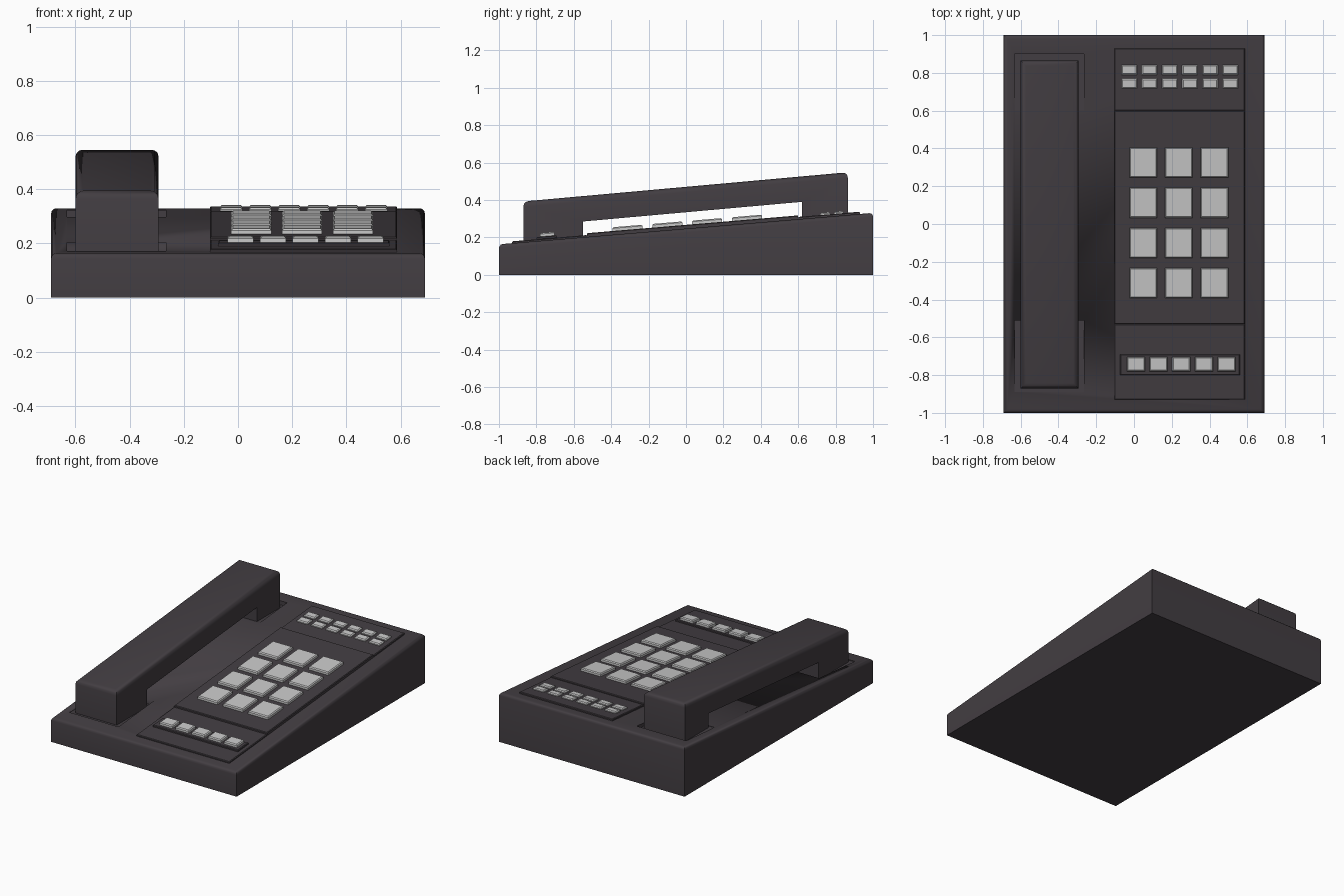
import bpy, bmesh, math

cube = bpy.data.objects.get("Cube")
if cube:
    bpy.data.objects.remove(cube, do_unlink=True)


def make_material(name, color):
    mat = bpy.data.materials.new(name)
    mat.use_nodes = True
    mat.diffuse_color = color
    bsdf = mat.node_tree.nodes["Principled BSDF"]
    bsdf.inputs["Base Color"].default_value = color
    bsdf.inputs["Roughness"].default_value = 0.6
    return mat


CASE = make_material("dark case", (0.055, 0.047, 0.054, 1))
KEY = make_material("light grey key", (0.58, 0.58, 0.58, 1))


def slope(y):
    """Height of the sloping top of the case."""
    return 0.247 + 0.084 * y


def finish(name, bm, mat):
    bmesh.ops.recalc_face_normals(bm, faces=bm.faces)
    mesh = bpy.data.meshes.new(name)
    bm.to_mesh(mesh)
    bm.free()
    mesh.materials.append(mat)
    obj = bpy.data.objects.new(name, mesh)
    bpy.context.collection.objects.link(obj)
    bpy.ops.object.select_all(action="DESELECT")
    obj.select_set(True)
    bpy.context.view_layer.objects.active = obj
    bpy.ops.object.shade_smooth_by_angle(angle=math.radians(40))
    return obj


def extrude_profile(name, profile, x0, x1, mat, bevel=0.0, segments=3):
    """Extrude a side profile across x; round the rim of its upper face."""
    bm = bmesh.new()
    face = bm.faces.new([bm.verts.new((x0, y, z)) for y, z in profile])
    ext = bmesh.ops.extrude_face_region(bm, geom=[face])
    for v in ext["geom"]:
        if isinstance(v, bmesh.types.BMVert):
            v.co.x = x1
    bmesh.ops.recalc_face_normals(bm, faces=bm.faces)
    if bevel:
        up = [f for f in bm.faces if f.normal.z > 0.9]
        top = max(up, key=lambda f: f.calc_center_median().z)
        bmesh.ops.bevel(bm, geom=list(top.edges), offset=bevel, segments=segments,
                        profile=0.5, affect="EDGES")
    return finish(name, bm, mat)


def sloped_box(name, x0, x1, y0, y1, low, high, mat, bevel=0.004):
    """Block lying on the slope, between two offsets from it."""
    profile = [(y0, slope(y0) + low), (y1, slope(y1) + low),
               (y1, slope(y1) + high), (y0, slope(y0) + high)]
    return extrude_profile(name, profile, x0, x1, mat, bevel, 1)


# Wedge-shaped case
case = extrude_profile("case", [(-1, 0), (1, 0), (1, slope(1)), (-1, slope(-1))],
                       -0.69, 0.69, CASE, 0.02)

# Level-floored wells under both ends of the handset
for y0, y1, floor in ((-0.89, -0.51, 0.168), (0.60, 0.90, 0.295)):
    cutter = extrude_profile("well_cutter", [(y0, floor), (y1, floor), (y1, 0.6), (y0, 0.6)],
                             -0.632, -0.265, CASE)
    cutter.hide_render = True
    bpy.context.view_layer.objects.active = case
    cut = case.modifiers.new("well", "BOOLEAN")
    cut.operation = "DIFFERENCE"
    cut.solver = "EXACT"
    cut.object = cutter
    bpy.ops.object.modifier_apply(modifier=cut.name)
    bpy.data.objects.remove(cutter, do_unlink=True)

# Handset: a bar with a block at each end
extrude_profile("handset", [(-0.87, 0.165), (-0.55, 0.165), (-0.55, 0.285), (0.62, 0.39),
                            (0.62, 0.29), (0.865, 0.29), (0.865, 0.548), (-0.87, 0.392)],
                -0.60, -0.293, CASE, 0.028)

# Raised panels
sloped_box("front_panel", -0.104, 0.587, -0.93, -0.53, -0.01, 0.01, CASE)
sloped_box("keypad_panel", -0.104, 0.587, -0.53, 0.60, -0.01, 0.02, CASE)
sloped_box("back_panel", -0.104, 0.587, 0.60, 0.93, -0.01, 0.012, CASE)
sloped_box("front_key_bed", -0.073, 0.56, -0.80, -0.69, 0.0, 0.022, CASE)


def key_grid(name, x, y, columns, rows, step_x, step_y, width, depth, low, high):
    for row in range(rows):
        for col in range(columns):
            kx, ky = x + col * step_x, y + row * step_y
            sloped_box(f"{name}_{row + 1}_{col + 1}", kx, kx + width, ky, ky + depth,
                       low, high, KEY, 0.006)


# Number keys, front row keys and the two back rows
key_grid("number_key", -0.025, -0.393, 3, 4, 0.188, 0.213, 0.148, 0.16, 0.015, 0.04)
key_grid("front_key", -0.038, -0.78, 5, 1, 0.12, 0, 0.096, 0.077, 0.018, 0.042)
key_grid("back_key", -0.066, 0.717, 6, 2, 0.107, 0.073, 0.082, 0.052, 0.008, 0.024)
